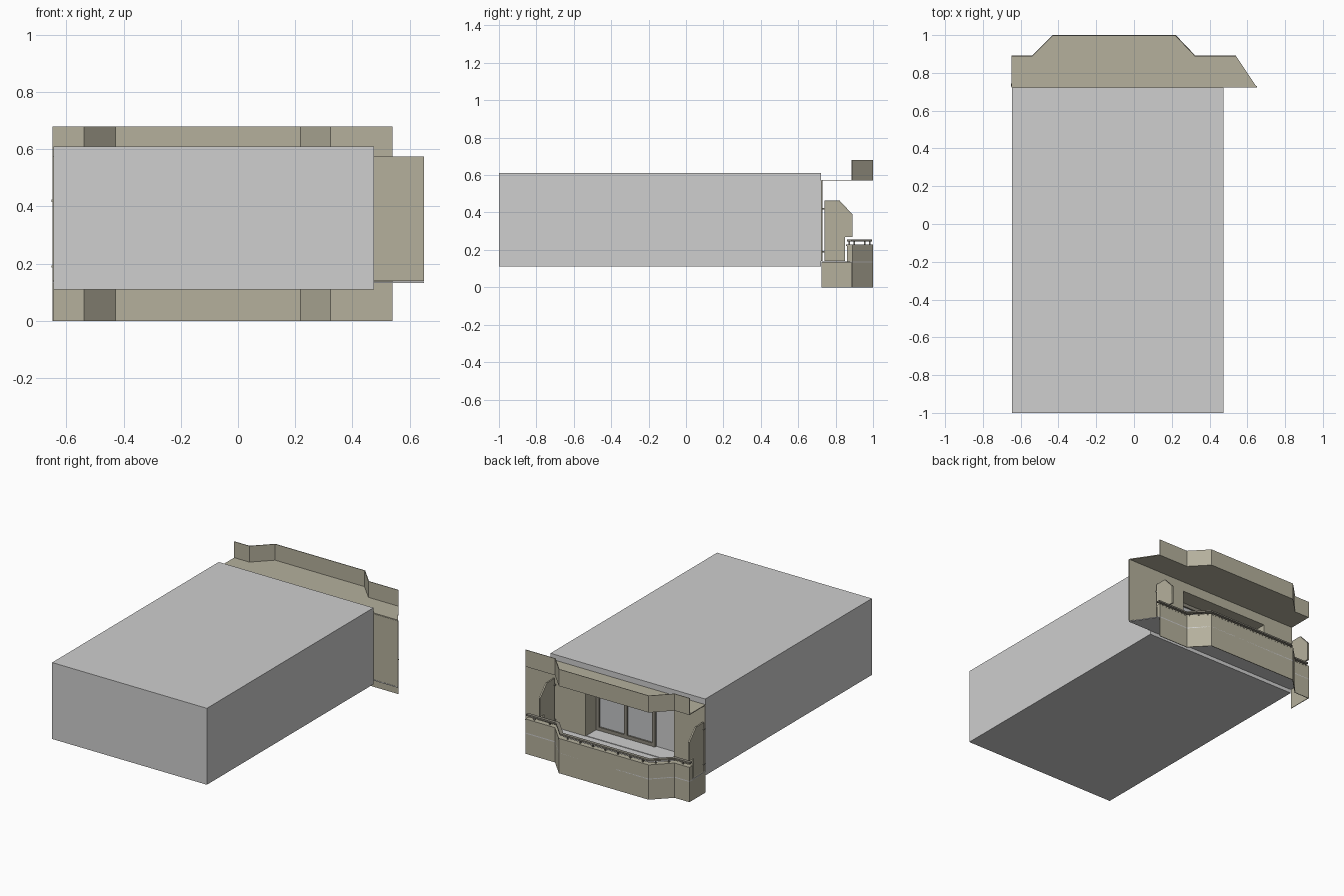
import bpy, bmesh, math
from mathutils import Vector

if "Cube" in bpy.data.objects:
    bpy.data.objects.remove(bpy.data.objects["Cube"])


def material(name, rgb):
    m = bpy.data.materials.new(name)
    m.diffuse_color = (*rgb, 1)
    m.use_nodes = True
    m.node_tree.nodes["Principled BSDF"].inputs["Base Color"].default_value = m.diffuse_color
    return m


GRAY = material("light gray", (0.62, 0.62, 0.62))
BEIGE = material("beige plaster", (0.46, 0.435, 0.335))
METAL = material("dark beige metal", (0.26, 0.245, 0.20))
GLASS = material("pane gray", (0.55, 0.56, 0.57))


def finish(name, bm, mat):
    bmesh.ops.recalc_face_normals(bm, faces=bm.faces)
    me = bpy.data.meshes.new(name)
    bm.to_mesh(me)
    bm.free()
    me.materials.append(mat)
    ob = bpy.data.objects.new(name, me)
    bpy.context.collection.objects.link(ob)
    return ob


def add_box(bm, x0, x1, y0, y1, z0, z1):
    vs = bmesh.ops.create_cube(bm, size=1)["verts"]
    for v in vs:
        v.co = (x1 if v.co.x > 0 else x0, y1 if v.co.y > 0 else y0, z1 if v.co.z > 0 else z0)


def boxes(name, mat, *dims):
    bm = bmesh.new()
    for d in dims:
        add_box(bm, *d)
    return finish(name, bm, mat)


def prism(name, pts, direction, mat, inset=0):
    """Extrude a flat 3D outline, optionally with a sunk panel on both sides."""
    bm = bmesh.new()
    f = bm.faces.new([bm.verts.new(p) for p in pts])
    r = bmesh.ops.extrude_face_region(bm, geom=[f], use_keep_orig=True)
    new = [g for g in r["geom"] if isinstance(g, bmesh.types.BMVert)]
    bmesh.ops.translate(bm, verts=new, vec=direction)
    bmesh.ops.recalc_face_normals(bm, faces=bm.faces)
    if inset:
        big = [g for g in bm.faces if len(g.verts) == len(pts)]
        bmesh.ops.inset_individual(bm, faces=big, thickness=inset, depth=-0.002)
    return finish(name, bm, mat)


def offset(path, d):
    """Shift a plan path towards the building by d, with mitred corners."""
    p = [Vector(q) for q in path]
    n = [Vector(((b - a).y, -(b - a).x)).normalized() for a, b in zip(p, p[1:])]
    out = []
    for i, q in enumerate(p):
        a, b = n[max(i - 1, 0)], n[min(i, len(n) - 1)]
        out.append(q + (a + b) * (d / (1 + a.dot(b))))
    return out


def strip(name, path, d0, d1, z0, z1, mat):
    """Wall that follows a plan path between two offsets."""
    bm = bmesh.new()
    rings = []
    for a, b in zip(offset(path, d0), offset(path, d1)):
        rings.append([bm.verts.new((q.x, q.y, z)) for q, z in ((a, z0), (b, z0), (b, z1), (a, z1))])
    for r, s in zip(rings, rings[1:]):
        for i in range(4):
            j = (i + 1) % 4
            bm.faces.new((r[i], r[j], s[j], s[i]))
    bm.faces.new(rings[0])
    bm.faces.new(rings[-1])
    return finish(name, bm, mat)


# room block with a recess for the balcony door
L, R = -0.648, 0.54
OX0, OX1, OZ0, OZ1, OY = -0.43, 0.22, 0.14, 0.51, 0.606
room = boxes("room_block", GRAY, (-0.645, 0.475, -1, 0.722, 0.11, 0.61))
cutter = boxes("recess_cutter", GRAY, (OX0, OX1, OY, 0.8, OZ0, OZ1))
cutter.hide_render = True
cutter.hide_viewport = True
mod = room.modifiers.new("recess", 'BOOLEAN')
mod.operation = 'DIFFERENCE'
mod.solver = 'EXACT'
mod.object = cutter

# back wall around the opening, and the plastered reveal
boxes("back_wall", BEIGE,
      (L, OX0, 0.723, 0.73, 0.14, 0.57), (OX1, 0.65, 0.723, 0.73, 0.14, 0.57),
      (OX0, OX1, 0.723, 0.73, OZ1, 0.57))
boxes("door_reveal", BEIGE,
      (OX0, OX0 + 0.004, OY, 0.73, OZ0, OZ1), (OX1 - 0.004, OX1, OY, 0.73, OZ0, OZ1),
      (OX0, OX1, OY, 0.73, OZ1 - 0.004, OZ1))

# two-pane window beside a plain section
WX0, WX1, F = -0.21, OX1 - 0.004, 0.022
WM = (WX0 + WX1) / 2
boxes("window_panes", GLASS, (WX0, WX1, OY, OY + 0.004, OZ0, OZ1 - 0.004))
boxes("window_frame", METAL,
      *[(x, x + F, OY, OY + 0.016, OZ0, OZ1 - 0.004) for x in (WX0, WM - F / 2, WX1 - F)],
      (WX0, WX1, OY, OY + 0.014, OZ0, OZ0 + F), (WX0, WX1, OY, OY + 0.014, OZ1 - F - 0.004, OZ1 - 0.004))

# balcony plan: front edge with a projecting bay
FRONT = [(L, 0.89), (-0.54, 0.89), (-0.43, 1.0), (0.22, 1.0), (0.325, 0.89), (R, 0.89)]
PLAN = [(L, 0.725)] + FRONT + [(0.65, 0.725)]
prism("balcony_floor", [(x, y, 0.132) for x, y in PLAN], (0, 0, 0.006), GRAY)
prism("balcony_ceiling", [(x, y, 0.57) for x, y in PLAN], (0, 0, 0.005), BEIGE)

# parapets and side fascia
strip("upper_parapet", FRONT, 0, 0.004, 0.57, 0.68, BEIGE)
strip("lower_parapet", FRONT, 0, 0.004, 0, 0.22, BEIGE)
strip("parapet_inner_wall", FRONT, 0.004, 0.03, 0.138, 0.22, BEIGE)
boxes("side_fascia", BEIGE, (L, L + 0.004, 0.725, 0.89, 0, 0.138))

# parapet cap, handrail and its posts
strip("parapet_cap", FRONT, -0.001, 0.034, 0.22, 0.228, BEIGE)
strip("handrail", FRONT, 0.006, 0.028, 0.246, 0.256, METAL)
bm = bmesh.new()
line = offset(FRONT, 0.017)
for a, b in zip(line, line[1:]):
    n = max(1, round((b - a).length / 0.09))
    for i in range(n):
        q = a.lerp(b, (i + 0.5) / n)
        add_box(bm, q.x - 0.004, q.x + 0.004, q.y - 0.004, q.y + 0.004, 0.226, 0.248)
finish("handrail_posts", bm, METAL)

# chamfered divider screens with wall brackets
SCREEN = [(0.74, 0.14), (0.74, 0.465), (0.82, 0.465), (0.89, 0.39), (0.89, 0.27), (0.85, 0.27), (0.85, 0.14)]
for side, x in (("left", L), ("right", 0.432)):
    prism(side + "_divider_screen", [(x, y, z) for y, z in SCREEN], (0.01, 0, 0), BEIGE, 0.008)
    boxes(side + "_screen_brackets", METAL,
          *[(x - 0.003, x + 0.007, 0.728, 0.745, z - 0.004, z + 0.004) for z in (0.19, 0.42)])
